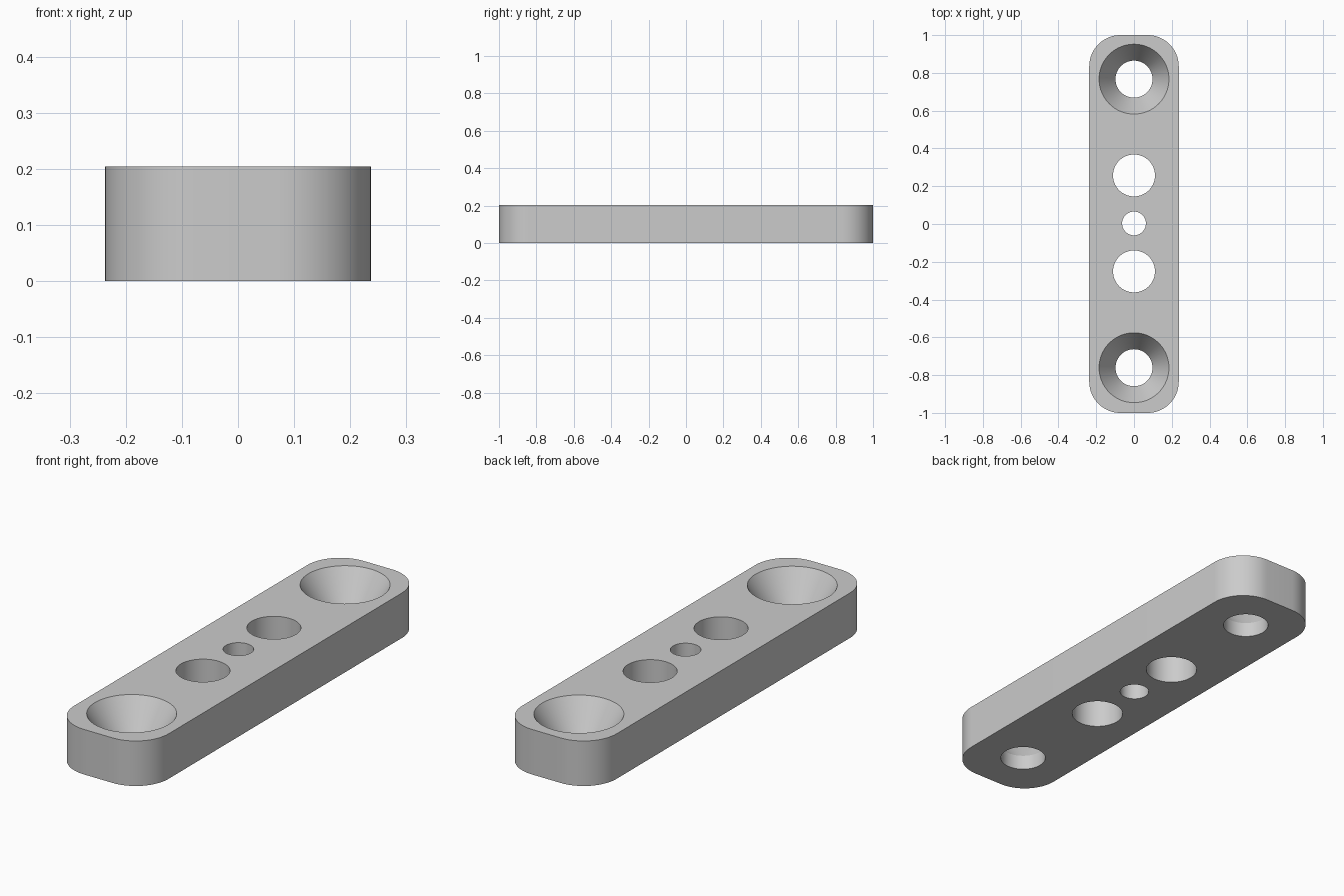
import bpy
import bmesh
from math import cos, sin, pi, radians

default = bpy.data.objects.get("Cube")
if default:
    bpy.data.objects.remove(default, do_unlink=True)

HALF_WIDTH, HALF_LENGTH, HEIGHT = 0.237, 1.0, 0.204
CORNER = 0.165
SHAFT_TOP = 0.068      # where the countersink cone starts
OFFSET = 0.003         # hole row is slightly off centre

grey = bpy.data.materials.new("light_grey")
grey.use_nodes = True
colour = (0.6, 0.6, 0.6, 1)
grey.diffuse_color = colour
grey.node_tree.nodes["Principled BSDF"].inputs["Base Color"].default_value = colour


def circle(y, r, n=64):
    return [(r * cos(2 * pi * i / n), y + r * sin(2 * pi * i / n)) for i in range(n)]


def rounded_rectangle(w, l, r, n=16):
    pts = []
    for k, (sx, sy) in enumerate([(1, 1), (-1, 1), (-1, -1), (1, -1)]):
        for i in range(n + 1):
            a = (k + i / n) * pi / 2
            pts.append((sx * (w - r) + r * cos(a), sy * (l - r) + r * sin(a)))
    return pts


def ring(bm, pts, z):
    verts = [bm.verts.new((x, y, z)) for x, y in pts]
    edges = [bm.edges.new((verts[i - 1], verts[i])) for i in range(len(verts))]
    return verts, edges


def wall(bm, levels):
    """Stack rings of (outline, z) into a wall; return bottom and top edges."""
    rings = [ring(bm, pts, z) for pts, z in levels]
    for (a, _), (b, _) in zip(rings, rings[1:]):
        for i in range(len(a)):
            bm.faces.new((a[i - 1], a[i], b[i], b[i - 1]))
    return rings[0][1], rings[-1][1]


bm = bmesh.new()

# Outer rounded wall
outline = rounded_rectangle(HALF_WIDTH, HALF_LENGTH, CORNER)
walls = [wall(bm, [(outline, 0), (outline, HEIGHT)])]

# Straight through holes: small centre hole and two larger ones
for y, r in [(0, 0.063), (0.254, 0.111), (-0.254, 0.111)]:
    hole = circle(y + OFFSET, r)
    walls.append(wall(bm, [(hole, 0), (hole, HEIGHT)]))

# Countersunk screw holes at both ends
for side in (1, -1):
    y = side * 0.764 + OFFSET
    shaft, rim = circle(y, 0.098), circle(y, 0.185)
    walls.append(wall(bm, [(shaft, 0), (shaft, SHAFT_TOP), (rim, HEIGHT)]))

# Flat bottom and top faces around the holes
for level in (0, 1):
    edges = [e for w in walls for e in w[level]]
    bmesh.ops.triangle_fill(bm, edges=edges, use_beauty=True,
                            normal=(0, 0, 1 if level else -1))
bmesh.ops.recalc_face_normals(bm, faces=bm.faces[:])

mesh = bpy.data.meshes.new("mounting_plate")
bm.to_mesh(mesh)
bm.free()
mesh.materials.append(grey)
plate = bpy.data.objects.new("mounting_plate", mesh)
bpy.context.collection.objects.link(plate)

# Smooth curved walls, sharp rims
bpy.ops.object.select_all(action="DESELECT")
plate.select_set(True)
bpy.context.view_layer.objects.active = plate
bpy.ops.object.shade_smooth_by_angle(angle=radians(30))
